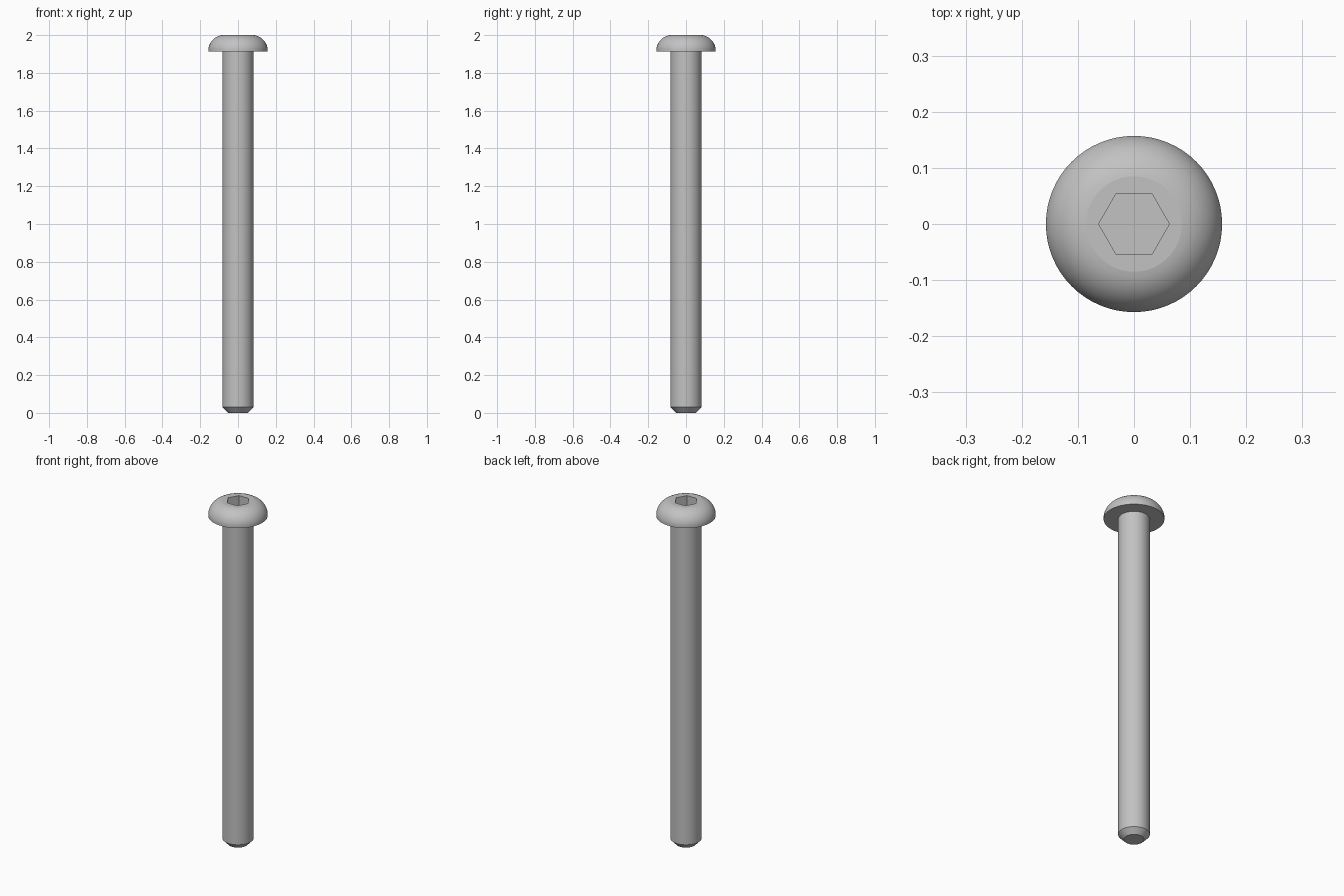
import bpy
import bmesh
from math import cos, sin, pi, radians

if "Cube" in bpy.data.objects:
    bpy.data.objects.remove(bpy.data.objects["Cube"], do_unlink=True)

SIDES = 64
TOP = 2.0
HEAD_BASE = 1.912
HEAD_RADIUS = 0.157
SHANK_RADIUS = 0.082

steel = bpy.data.materials.new("grey steel")
steel.use_nodes = True
colour = (0.54, 0.54, 0.54, 1)
steel.diffuse_color = colour
steel.node_tree.nodes["Principled BSDF"].inputs["Base Color"].default_value = colour


def ring(bm, radius, z, count=SIDES):
    return [bm.verts.new((radius * cos(2 * pi * i / count),
                          radius * sin(2 * pi * i / count), z))
            for i in range(count)]


def skin(bm, lower, upper):
    n = len(lower)
    for i in range(n):
        j = (i + 1) % n
        bm.faces.new((lower[i], lower[j], upper[j], upper[i]))


def lathe(bm, profile):
    """Stack rings along the profile and return them."""
    rings = [ring(bm, r, z) for r, z in profile]
    for lower, upper in zip(rings, rings[1:]):
        skin(bm, lower, upper)
    return rings


def loop_edges(bm, verts):
    return [bm.edges.get((v, verts[(i + 1) % len(verts)]))
            for i, v in enumerate(verts)]


def finish(bm, name):
    bmesh.ops.recalc_face_normals(bm, faces=bm.faces[:])
    mesh = bpy.data.meshes.new(name)
    bm.to_mesh(mesh)
    bm.free()
    mesh.materials.append(steel)
    obj = bpy.data.objects.new(name, mesh)
    bpy.context.collection.objects.link(obj)
    bpy.ops.object.select_all(action="DESELECT")
    obj.select_set(True)
    bpy.context.view_layer.objects.active = obj
    bpy.ops.object.shade_smooth_by_angle(angle=radians(30))
    # Level faces stay perfectly flat
    for poly in mesh.polygons:
        if abs(poly.normal.z) > 0.999:
            poly.use_smooth = False
    return obj


# Shank with a chamfered tip, its upper end buried in the head
bm = bmesh.new()
rings = lathe(bm, [(0.053, 0), (SHANK_RADIUS, 0.03), (SHANK_RADIUS, HEAD_BASE + 0.01)])
bm.faces.new(rings[0])
bm.faces.new(rings[-1])
finish(bm, "shank")

# Domed head: short vertical rim, then an arc up to the flat top
start, end, flat_radius = radians(8), radians(82), 0.085
arc = (HEAD_RADIUS - flat_radius) / (cos(start) - cos(end))
profile = [(HEAD_RADIUS, HEAD_BASE)]
for i in range(13):
    a = start + (end - start) * i / 12
    profile.append((flat_radius + arc * (cos(a) - cos(end)),
                    TOP + arc * (sin(a) - sin(end))))
bm = bmesh.new()
rings = lathe(bm, profile)
bm.faces.new(rings[0])

# Hexagonal socket sunk into the top
hex_radius = 0.063
mouth = ring(bm, hex_radius, TOP, 6)
floor = ring(bm, hex_radius, TOP - 0.06, 6)
skin(bm, floor, mouth)
bm.faces.new(floor)
bmesh.ops.triangle_fill(bm, use_beauty=True,
                        edges=loop_edges(bm, rings[-1]) + loop_edges(bm, mouth))
finish(bm, "head")
